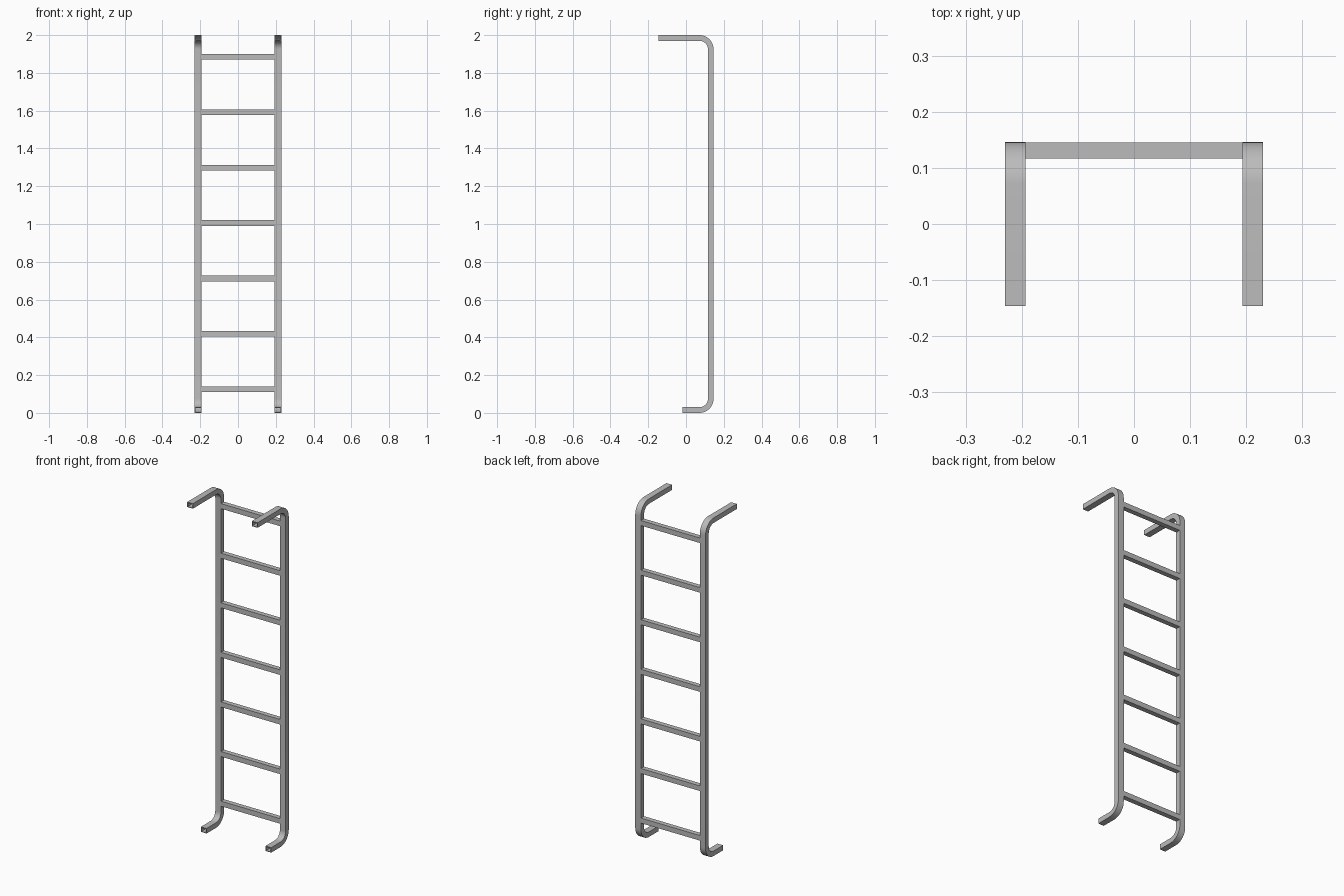
import bpy, bmesh
from math import sin, cos, radians

HEIGHT, BACK = 2.0, 0.146
DEPTH, WIDTH, WALL = 0.03, 0.037, 0.004
RAIL_X, BEND = 0.2115, 0.075
TOP_END, FOOT_END = -0.146, -0.018
RUNGS, FIRST_RUNG, RUNG_STEP, RUNG_SIZE = 7, 0.125, 0.2933, 0.03

cube = bpy.data.objects.get("Cube")
if cube:
    bpy.data.objects.remove(cube, do_unlink=True)

steel = bpy.data.materials.new("grey steel")
steel.use_nodes = True
colour = (0.5, 0.5, 0.5, 1)
steel.diffuse_color = colour
steel.node_tree.nodes["Principled BSDF"].inputs["Base Color"].default_value = colour


def finish(name, bm):
    bmesh.ops.recalc_face_normals(bm, faces=bm.faces)
    mesh = bpy.data.meshes.new(name)
    bm.to_mesh(mesh)
    bm.free()
    mesh.materials.append(steel)
    obj = bpy.data.objects.new(name, mesh)
    bpy.context.collection.objects.link(obj)
    return obj


def rail_path(steps=10):
    """Stations (y, z, outward angle) measured on the outer face of the rail."""
    cy = BACK - BEND
    path = [(TOP_END, HEIGHT, radians(90))]
    for cz, start in ((HEIGHT - BEND, 90), (BEND, 0)):
        for i in range(steps + 1):
            a = radians(start - 90 * i / steps)
            path.append((cy + BEND * cos(a), cz + BEND * sin(a), a))
    path.append((FOOT_END, 0, radians(-90)))
    return path


# Hollow rectangular rail swept along its bent path
def make_rail(name, x):
    bm = bmesh.new()
    rings = []
    for y, z, a in rail_path():
        loops = []
        for inset in (0, WALL):
            half = WIDTH / 2 - inset
            near, far = inset, DEPTH - inset
            corners = ((-half, near), (half, near), (half, far), (-half, far))
            loops.append([bm.verts.new((x + dx, y - d * cos(a), z - d * sin(a)))
                          for dx, d in corners])
        rings.append(loops)
    for r, s in zip(rings, rings[1:]):
        for p, q in zip(r, s):
            for i in range(4):
                j = (i + 1) % 4
                bm.faces.new((p[i], p[j], q[j], q[i]))
    # open tube rims
    for outer, inner in (rings[0], rings[-1]):
        for i in range(4):
            j = (i + 1) % 4
            bm.faces.new((outer[i], outer[j], inner[j], inner[i]))
    obj = finish(name, bm)
    bpy.ops.object.select_all(action="DESELECT")
    obj.select_set(True)
    bpy.context.view_layer.objects.active = obj
    bpy.ops.object.shade_smooth_by_angle(angle=radians(30))


make_rail("left_rail", RAIL_X)
make_rail("right_rail", -RAIL_X)

# Square rungs between the rails
for n in range(RUNGS):
    bm = bmesh.new()
    bmesh.ops.create_cube(bm, size=1)
    length = 2 * RAIL_X - WIDTH + WALL
    bmesh.ops.scale(bm, vec=(length, RUNG_SIZE - 0.001, RUNG_SIZE), verts=bm.verts)
    rung = finish(f"rung_{n + 1}", bm)
    rung.location = (0, BACK - DEPTH / 2, FIRST_RUNG + n * RUNG_STEP)
